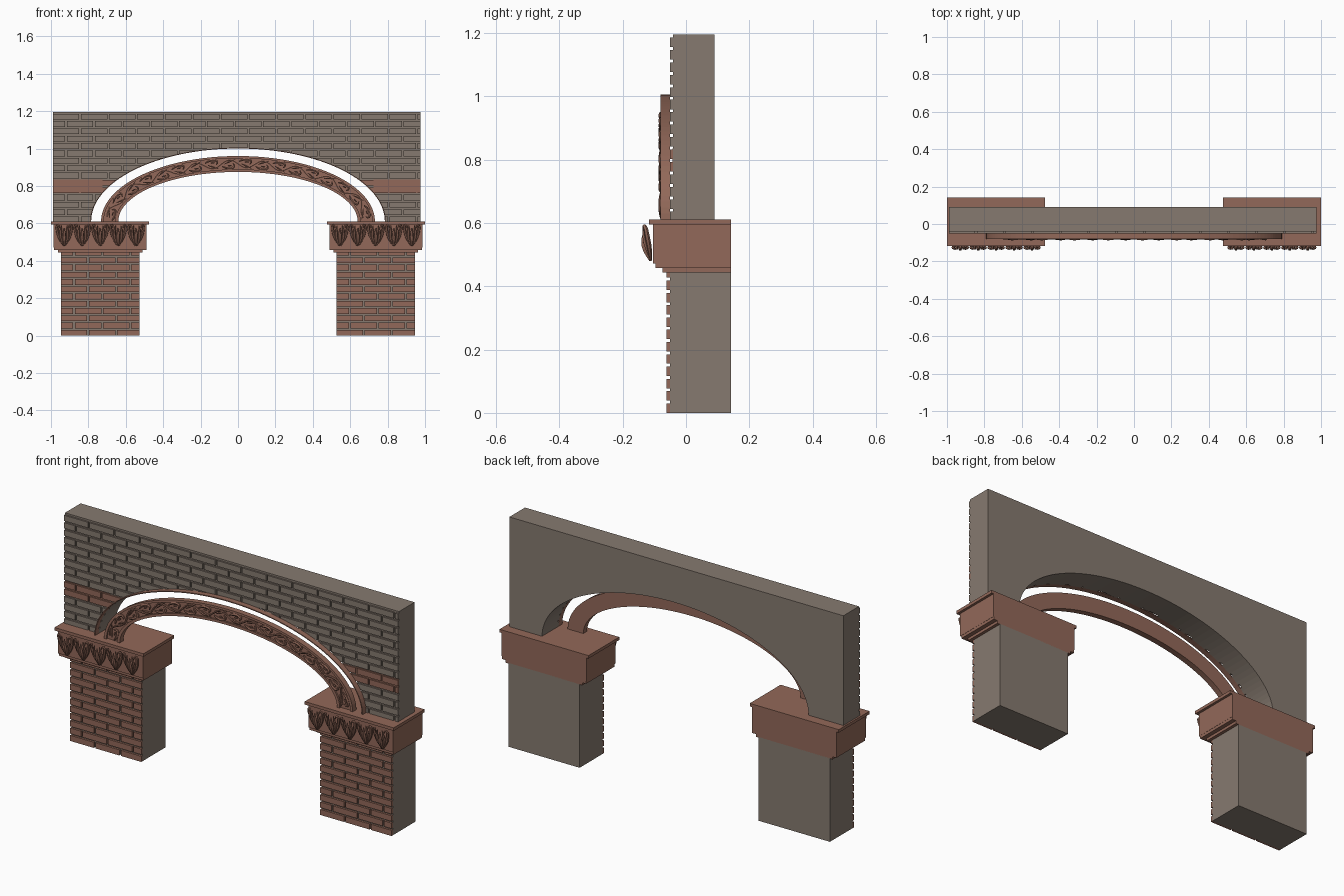
import bpy, bmesh, math
from mathutils import Vector

cube = bpy.data.objects.get("Cube")
if cube:
    bpy.data.objects.remove(cube, do_unlink=True)


def material(name, rgb):
    m = bpy.data.materials.new(name)
    m.use_nodes = True
    m.diffuse_color = (*rgb, 1)
    m.node_tree.nodes["Principled BSDF"].inputs["Base Color"].default_value = (*rgb, 1)
    return m


TERRACOTTA = material("terracotta", (0.29, 0.14, 0.10))
STONE = material("grey stone", (0.24, 0.195, 0.16))


def add_object(name, data, *mats):
    ob = bpy.data.objects.new(name, data)
    bpy.context.collection.objects.link(ob)
    for m in mats:
        data.materials.append(m)
    return ob


def finish(name, bm, *mats):
    bmesh.ops.recalc_face_normals(bm, faces=bm.faces)
    me = bpy.data.meshes.new(name)
    bm.to_mesh(me)
    bm.free()
    return add_object(name, me, *mats)


def add_box(bm, x, y, z, mat=0):
    """Box from (low, high) pairs on each axis."""
    corners = [[bm.verts.new((a, b, c)) for a, b in
                ((x[0], y[0]), (x[1], y[0]), (x[1], y[1]), (x[0], y[1]))] for c in z]
    low, high = corners
    faces = [low, high] + [[low[i], low[i - 1], high[i - 1], high[i]] for i in range(4)]
    for f in faces:
        bm.faces.new(f).material_index = mat


def box(name, x, y, z, mat):
    bm = bmesh.new()
    add_box(bm, x, y, z)
    return finish(name, bm, mat)


def prism(name, outline, y0, y1, mat):
    """Extrude an (x, z) outline along y."""
    bm = bmesh.new()
    face = bm.faces.new([bm.verts.new((x, y0, z)) for x, z in outline])
    new = bmesh.ops.extrude_face_region(bm, geom=[face])["geom"]
    bmesh.ops.translate(bm, vec=(0, y1 - y0, 0),
                        verts=[v for v in new if isinstance(v, bmesh.types.BMVert)])
    return finish(name, bm, mat)


def bricks(name, x, z, y, pitch, rows, mats, accent=()):
    """Running-bond courses, clipped to the x and z range."""
    bm = bmesh.new()
    length, joint = 0.15, 0.009
    for r in range(rows):
        z0, z1 = z[0] + r * pitch, min(z[0] + (r + 1) * pitch - joint, z[1])
        left = x[0] - (length / 2 if r % 2 else 0)
        while left < x[1]:
            a, b = max(left, x[0]), min(left + length - joint, x[1])
            if b - a > 0.005 and z1 - z0 > 0.004:
                add_box(bm, (a, b), y, (z0, z1), 1 if r in accent else 0)
            left += length
    return finish(name, bm, *mats)


def tubes(name, paths, mat):
    """Smooth tapered strands; each path is a list of (x, y, z, radius)."""
    cu = bpy.data.curves.new(name, "CURVE")
    cu.dimensions, cu.bevel_depth, cu.bevel_resolution = "3D", 1.0, 1
    cu.use_fill_caps = True
    for path in paths:
        s = cu.splines.new("NURBS")
        s.points.add(len(path) - 1)
        for p, (px, py, pz, r) in zip(s.points, path):
            p.co, p.radius = (px, py, pz, 1), r
        s.order_u, s.use_endpoint_u, s.resolution_u = 3, True, 2
    ob = add_object(name, cu, mat)
    bpy.ops.object.select_all(action="DESELECT")
    ob.select_set(True)
    bpy.context.view_layer.objects.active = ob
    bpy.ops.object.convert(target="MESH")
    bpy.ops.object.shade_smooth_by_angle(angle=math.radians(50))


SPRING = 0.61
SIDE = 0.737


def ellipse(a, b, n=64):
    return [(-a * math.cos(math.pi * i / n), SPRING + b * math.sin(math.pi * i / n))
            for i in range(n + 1)]


def arch(name, outer, inner, y0, y1, mat):
    return prism(name, ellipse(*outer) + ellipse(*inner)[::-1], y0, y1, mat)


# Wall with elliptical opening
X0, X1, TOP = -0.99, 0.977, 1.195
opening = ellipse(0.785, 0.39)
prism("wall", [(X0, SPRING), (X0, TOP), (X1, TOP), (X1, SPRING)] + opening[::-1],
      -0.041, 0.09, STONE)

# Wall facing bricks, trimmed to the opening
facing = bricks("wall_bricks", (X0, X1), (SPRING - 0.005, TOP), (-0.05, -0.0405), 0.0393, 15,
                (STONE, TERRACOTTA), accent=(4, 5))
cutter = prism("opening_cutter", [(-0.785, 0.5)] + opening + [(0.785, 0.5)], -0.2, 0.2, STONE)
cutter.hide_render = True
mod = facing.modifiers.new("opening", "BOOLEAN")
mod.operation, mod.solver, mod.object = "DIFFERENCE", "EXACT", cutter
bpy.context.view_layer.objects.active = facing
bpy.ops.object.modifier_apply(modifier=mod.name)
bpy.data.objects.remove(cutter, do_unlink=True)

# Terracotta bed behind the accent courses
for side, xs in (("right", (X0, -0.725)), ("left", (0.725, X1))):
    box(side + "_accent_bed", xs, (-0.0425, -0.041), (0.762, 0.835), TERRACOTTA)

# Thin trim around the opening
arch("opening_trim", (0.79, 0.395), (0.785, 0.39), -0.08, -0.05, TERRACOTTA)

# Ornamental arch: sunk panel between raised rims
arch("arch_panel", (0.732, 0.35), (0.640, 0.265), -0.072, -0.05, TERRACOTTA)
arch("arch_outer_rim", (0.732, 0.35), (0.718, 0.338), -0.081, -0.072, TERRACOTTA)
arch("arch_inner_rim", (0.656, 0.279), (0.640, 0.265), -0.081, -0.072, TERRACOTTA)

# Scrolling vine along the panel, evenly spaced by arc length
path = [Vector(p) for p in ellipse(0.687, 0.309, 600)]
lengths = [0.0]
for p, q in zip(path, path[1:]):
    lengths.append(lengths[-1] + (q - p).length)


def on_arch(s, offset, y, r):
    i = min(max(sum(l < s for l in lengths), 1), len(path) - 1)
    t = (path[i] - path[i - 1]).normalized()
    p = path[i - 1] + t * (s - lengths[i - 1])
    return (p.x - t.y * offset, y, p.y + t.x * offset, r)


WAVES = 18
step = lengths[-1] / WAVES
strands = [[on_arch(lengths[-1] * i / (WAVES * 4), 0.022 * math.sin(i * math.pi / 4), -0.077, 0.005)
            for i in range(1, WAVES * 4)]]
for k in range(WAVES):
    s, d = (k + 0.5) * step, 1 if k % 2 else -1
    # Curled leaf, pointed side leaf and bud
    strands.append([on_arch(s + u * step, d * v, -0.079, r) for u, v, r in
                    ((-0.45, 0.012, 0.003), (-0.2, 0.024, 0.008), (0.15, 0.026, 0.008),
                     (0.35, 0.01, 0.006), (0.2, -0.002, 0.003))])
    strands.append([on_arch(s + u * step, d * v, -0.079, r) for u, v, r in
                    ((-0.3, 0.0, 0.002), (0.0, -0.012, 0.008), (0.35, -0.025, 0.001))])
    strands.append([on_arch(s + u * step, d * 0.01, -0.081, r) for u, r in
                    ((-0.1, 0.001), (0.0, 0.009), (0.12, 0.001))])
tubes("arch_vine", strands, TERRACOTTA)

# Piers with capitals
for side, cx in (("right", -SIDE), ("left", SIDE)):
    def span(half):
        return (cx - half, cx + half)
    box(side + "_pier", span(0.21), (-0.05, 0.142), (0, 0.446), STONE)
    bricks(side + "_pier_bricks", span(0.21), (0, 0.445), (-0.061, -0.0495), 0.0388, 12,
           (TERRACOTTA,))
    for part, half, front, z in (("capital_foot", 0.226, -0.075, (0.443, 0.457)),
                                 ("capital_step", 0.248, -0.097, (0.457, 0.472)),
                                 ("capital_block", 0.249, -0.104, (0.472, 0.595)),
                                 ("capital_slab", 0.262, -0.117, (0.595, 0.611))):
        box(f"{side}_{part}", span(half), (front, 0.142), z, TERRACOTTA)

    # Row of carved palmettes: central bud, inner blades and curling outer arms
    leaves = []
    for i in range(5):
        x = cx + (i - 2) * 0.096
        leaves.append([(x, -0.112, 0.48, 0.004), (x, -0.122, 0.505, 0.012),
                       (x, -0.136, 0.54, 0.011), (x, -0.133, 0.575, 0.002)])
        for d in (-1, 1):
            leaves.append([(x + d * u, y, z, r) for u, y, z, r in
                           ((0.003, -0.112, 0.485, 0.004), (0.016, -0.118, 0.51, 0.008),
                            (0.022, -0.132, 0.55, 0.009), (0.014, -0.135, 0.588, 0.002))])
            leaves.append([(x + d * u, y, z, r) for u, y, z, r in
                           ((0.004, -0.111, 0.482, 0.004), (0.025, -0.114, 0.515, 0.008),
                            (0.037, -0.122, 0.555, 0.008), (0.041, -0.128, 0.588, 0.007),
                            (0.026, -0.134, 0.592, 0.005), (0.026, -0.136, 0.574, 0.002))])
    tubes(side + "_capital_leaves", leaves, TERRACOTTA)
